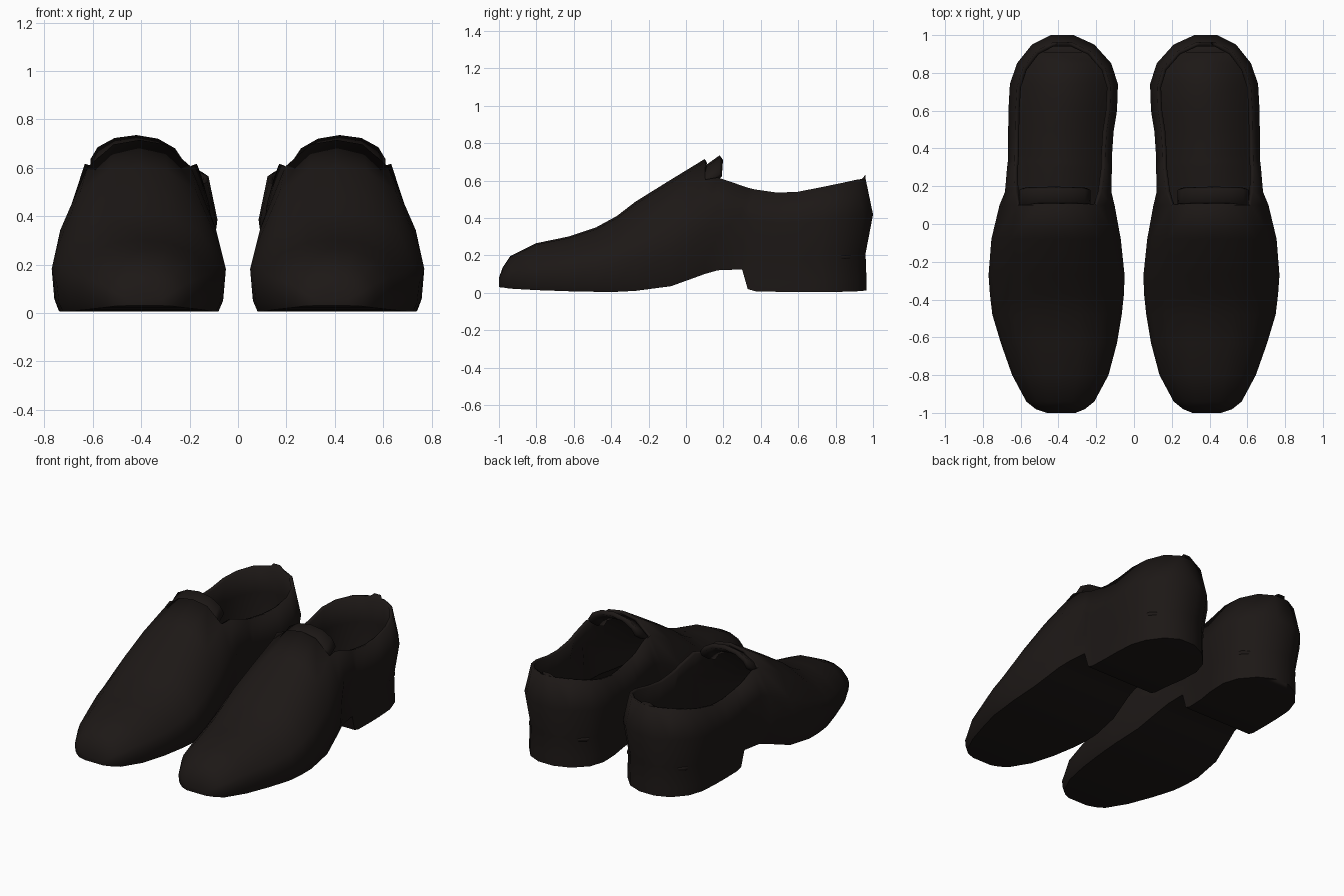
import bpy, bmesh, math

if "Cube" in bpy.data.objects:
    bpy.data.objects.remove(bpy.data.objects["Cube"])

mat = bpy.data.materials.new("dark_leather")
mat.diffuse_color = (0.012, 0.009, 0.008, 1)
mat.use_nodes = True
mat.node_tree.nodes["Principled BSDF"].inputs["Base Color"].default_value = mat.diffuse_color

# Half cross-sections (across, up): closed vamp and open heel counter
DOME = [(.5, 0), (.92, 0), (.97, .1), (1, .36), (.94, .54), (.7, .82), (.35, .97), (0, 1)]
HEEL = [(.5, 0), (.92, 0), (.92, .1), (.91, .33), (1, .68), (.87, 1), (.4, 1), (0, 1)]
BACK = [.035, .035, .035, .04, 0, .04, .04, .04]   # how far the back wall leans in
RIM = 5

# Stations: y, inner x, outer x, bottom z, top z, heel blend
STATIONS = [
    (-1.0, .31, .46, .03, .08, 0), (-.98, .26, .52, .028, .135, 0),
    (-.94, .21, .57, .022, .195, 0), (-.8, .135, .645, .014, .265, 0),
    (-.63, .09, .705, .008, .30, 0), (-.48, .065, .75, .005, .35, 0),
    (-.37, .053, .763, .005, .41, 0), (-.27, .05, .77, .01, .487, 0),
    (-.08, .07, .755, .035, .605, 0), (.1, .103, .712, .10, .715, 0),
    (.17, .113, .69, .12, .655, .6), (.30, .117, .672, .125, .572, 1),
    (.33, .117, .668, .02, .562, 1), (.37, .116, .667, .008, .552, 1),
    (.49, .108, .666, .005, .535, 1), (.6, .09, .665, .005, .54, 1),
    (.74, .085, .657, .005, .565, 1), (.85, .12, .62, .005, .585, 1),
    (.95, .21, .54, .008, .605, 1), (1.0, .32, .44, .012, .61, 1)]


def finish(bm, name, thick):
    bmesh.ops.delete(bm, geom=[v for v in bm.verts if not v.link_faces], context='VERTS')
    bmesh.ops.recalc_face_normals(bm, faces=bm.faces)
    me = bpy.data.meshes.new(name)
    bm.to_mesh(me)
    bm.free()
    me.materials.append(mat)
    me.shade_smooth()
    me.set_sharp_from_angle(angle=math.radians(48))
    ob = bpy.data.objects.new(name, me)
    bpy.context.collection.objects.link(ob)
    s = ob.modifiers.new("thickness", 'SOLIDIFY')
    s.thickness, s.offset = thick, -1
    ob.modifiers.new("other_foot", 'MIRROR')


def section(bm, st):
    y, xl, xr, zb, zt, f = st
    cx, hw = (xl + xr) / 2, (xr - xl) / 2
    lean = max(0, min(1, (y - .6) / .4))
    sides = []
    for s in (-1, 1):
        col = []
        for (u0, v0), (u1, v1), b in zip(DOME, HEEL, BACK):
            u, v = u0 + (u1 - u0) * f, v0 + (v1 - v0) * f
            if s == 1 and u < 1e-6:
                col.append(sides[0][-1])
            else:
                col.append(bm.verts.new((cx + s * u * hw, y - b * lean, zb + v * (zt - zb))))
        sides.append(col)
    return sides


# Shoe body: loft of sections, left open at the collar
bm = bmesh.new()
rows = [section(bm, st) for st in STATIONS]
n = len(DOME)
for i in range(len(rows) - 1):
    a, b = rows[i], rows[i + 1]
    bm.faces.new((a[0][0], a[1][0], b[1][0], b[0][0]))
    last = RIM if STATIONS[i][0] >= .1 else n - 1
    for s in (0, 1):
        for k in range(last):
            bm.faces.new((a[s][k], a[s][k + 1], b[s][k + 1], b[s][k]))
# Toe and back caps
for l, r in (rows[0], rows[-1]):
    for k in range(n - 2):
        bm.faces.new((l[k], l[k + 1], r[k + 1], r[k]))
    bm.faces.new((l[n - 2], l[n - 1], r[n - 2]))
finish(bm, "shoe_body", .022)

# Tongue: arched flap rising out of the collar
bm = bmesh.new()
arch = [(-.19, -.1), (-.16, -.055), (-.09, -.015), (0, 0), (.09, -.012), (.16, -.05), (.19, -.1)]
lines = [[bm.verts.new((.42 + x, y, z + d)) for x, d in arch]
         for y, z in ((.04, .655), (.11, .685), (.18, .735))]
for a, b in zip(lines, lines[1:]):
    for k in range(len(arch) - 1):
        bm.faces.new((a[k], a[k + 1], b[k + 1], b[k]))
finish(bm, "tongue", .03)

# Insole: footbed inside the opening
bm = bmesh.new()
prev = None
for y, xl, xr, zb, zt, f in STATIONS[6:-1]:
    cx, hw = (xl + xr) / 2, (xr - xl) / 2 * .87
    z = .09 + .11 * max(0, min(1, (y + .3) / .6))
    yy = min(y, .91)
    cur = [bm.verts.new((cx - hw, yy, z)), bm.verts.new((cx + hw, yy, z))]
    if prev:
        bm.faces.new((prev[0], prev[1], cur[1], cur[0]))
    prev = cur
finish(bm, "insole", .02)
